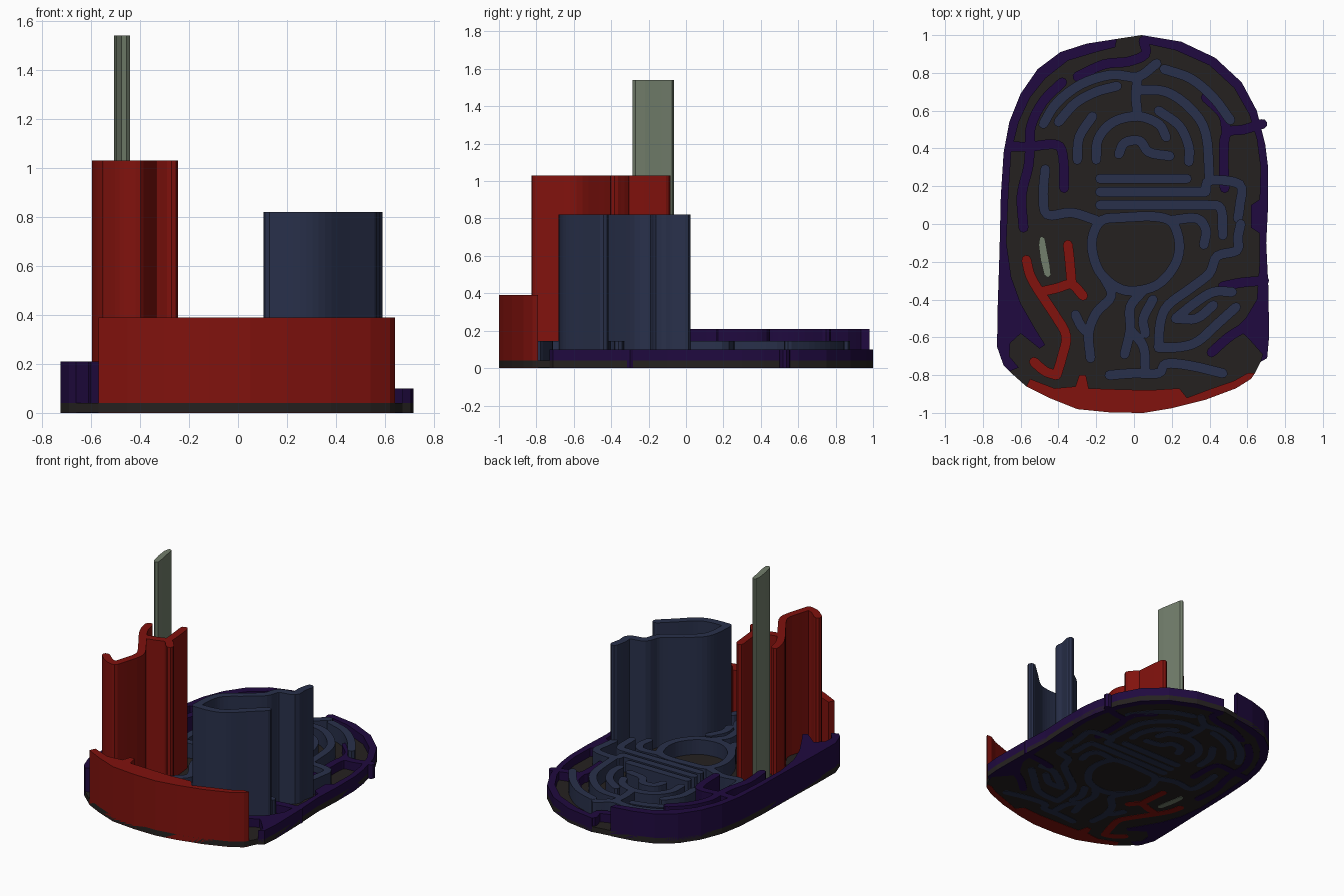
import bpy, bmesh
from mathutils import Vector

def material(name, rgb):
    m = bpy.data.materials.new(name)
    m.diffuse_color = (*rgb, 1)
    return m

DARK = material("charcoal", (0.018, 0.015, 0.014))
PURPLE = material("purple", (0.014, 0.003, 0.05))
RED = material("red", (0.22, 0.006, 0.004))
BLUE = material("navy", (0.022, 0.03, 0.07))
SAGE = material("sage", (0.17, 0.21, 0.15))

def build(name, outlines, h, mat, z0=0.0):
    """Extrude several 2D outlines into one object."""
    bm = bmesh.new()
    for pts in outlines:
        area = sum(a[0] * b[1] - b[0] * a[1] for a, b in zip(pts, pts[1:] + pts[:1]))
        if area < 0:
            pts = pts[::-1]
        f = bm.faces.new([bm.verts.new((p[0], p[1], z0)) for p in pts])
        r = bmesh.ops.extrude_face_region(bm, geom=[f])
        bmesh.ops.translate(bm, vec=(0, 0, h - z0),
                            verts=[g for g in r["geom"] if isinstance(g, bmesh.types.BMVert)])
    bmesh.ops.recalc_face_normals(bm, faces=bm.faces)
    me = bpy.data.meshes.new(name)
    bm.to_mesh(me)
    bm.free()
    me.materials.append(mat)
    ob = bpy.data.objects.new(name, me)
    bpy.context.collection.objects.link(ob)
    return ob

def smooth(pts, n=4):
    """Catmull-Rom through open points."""
    p = [Vector(q) for q in pts]
    p = [2 * p[0] - p[1]] + p + [2 * p[-1] - p[-2]]
    out = []
    for a, b, c, d in zip(p, p[1:], p[2:], p[3:]):
        for i in range(n):
            t = i / n
            out.append(b + 0.5 * t * ((c - a) + t * ((2 * a - 5 * b + 4 * c - d)
                                                     + t * (3 * (b - c) + d - a))))
    return out + [p[-2]]

def stroke(pts, w=0.052, n=4):
    """Wall outline with rounded ends along a path."""
    p = smooth(pts, n)
    left, right = [], []
    for i, q in enumerate(p):
        t = (p[min(i + 1, len(p) - 1)] - p[max(i - 1, 0)]).normalized()
        s = Vector((-t.y, t.x)) * w / 2
        if i == 0:
            start = [q - s * .7 - t * w * .35, q - t * w / 2, q + s * .7 - t * w * .35]
        if i == len(p) - 1:
            end = [q + s * .7 + t * w * .35, q + t * w / 2, q - s * .7 + t * w * .35]
        left.append(q + s)
        right.append(q - s)
    ends = lambda v: v
    return [tuple(v) for v in start[1:] + left + end + right[::-1] + start[:1]]

def walls(paths, w=0.052):
    return [stroke(p, w) for p in paths]

# Outer contours, each running from the top down to the front
left_edge = [(-.09, .98), (-.25, .955), (-.39, .91), (-.51, .82), (-.6, .69), (-.66, .54),
             (-.69, .38), (-.705, .15), (-.712, -.15), (-.722, -.45), (-.725, -.65), (-.69, -.75), (-.66, -.78)]
right_edge = [(.04, 1), (.25, .965), (.43, .88), (.57, .75), (.65, .6), (.695, .42), (.71, .3),
              (.71, .1), (.7, -.1), (.712, -.35), (.715, -.6), (.705, -.71), (.67, -.73)]
front_edge = [(-.57, -.86), (-.45, -.92), (-.3, -.98), (-.12, -.998), (.05, -1), (.2, -.975),
              (.38, -.93), (.54, -.87), (.62, -.82), (.64, -.79)]

# Base plate
build("base_plate", [left_edge + front_edge + right_edge[::-1]], 0.04, DARK, 0.002)

# Left rim with its inward walls
left_inner = [(-.61, -.76), (-.66, -.7), (-.655, -.63), (-.6, -.58), (-.5, -.66), (-.47, -.64), (-.52, -.56),
              (-.6, -.42), (-.65, -.28), (-.675, -.1), (-.665, .15), (-.65, .38), (-.61, .54),
              (-.55, .67), (-.47, .77), (-.35, .865), (-.2, .91), (-.1, .935)]
build("left_rim", [left_edge + left_inner] + walls([
    [(-.585, -.02), (-.595, .15), (-.56, .3), (-.55, .41)],
    [(-.65, .41), (-.55, .41), (-.41, .42), (-.375, .35), (-.37, .19)],
    [(-.55, .41), (-.545, .52), (-.48, .65), (-.38, .75)]]), 0.21, PURPLE)

# Right rim with its inward walls
right_inner = [(.68, -.69), (.6, -.6), (.54, -.55), (.59, -.5), (.65, -.4), (.665, -.2), (.665, -.05),
               (.62, -.02), (.62, .1), (.665, .13), (.67, .3), (.65, .45), (.61, .58), (.53, .72),
               (.4, .84), (.22, .92), (.06, .955)]
build("right_rim", [right_edge + right_inner] + walls([
    [(.05, .97), (.06, .9), (-.03, .86), (-.16, .845), (-.3, .78)],
    [(.68, .53), (.58, .5), (.49, .48), (.475, .35), (.48, .19)],
    [(.49, .48), (.47, .58), (.38, .67)],
    [(.69, -.3), (.57, -.31), (.47, -.33)],
    [(.58, -.55), (.5, -.6), (.41, -.68)]]), 0.10, PURPLE)

# Front rim
front_inner = [(.6, -.79), (.53, -.83), (.4, -.875), (.28, -.92), (.24, -.87), (.08, -.88), (-.1, -.875),
               (-.24, -.87), (-.255, -.8), (-.29, -.8), (-.31, -.86), (-.42, -.87), (-.55, -.82)]
build("front_rim", [front_edge + front_inner], 0.39, RED)

# Tall branching wall
build("tall_branch", walls([
    [(-.57, -.19), (-.55, -.27), (-.5, -.36), (-.42, -.48), (-.36, -.59), (-.38, -.7), (-.41, -.8)],
    [(-.41, -.8), (-.47, -.78), (-.53, -.73)],
    [(-.5, -.36), (-.41, -.34), (-.33, -.32), (-.27, -.38)],
    [(-.35, -.11), (-.34, -.2), (-.33, -.32)]]), 1.03, RED)

# Leaf-shaped pillar
build("leaf_pillar", [[(-.49, -.065), (-.472, -.075), (-.462, -.13), (-.445, -.22), (-.44, -.27),
                       (-.455, -.285), (-.475, -.27), (-.495, -.19), (-.505, -.11), (-.5, -.075)]], 1.54, SAGE)

# Tall hooked wall
build("tall_hook", walls([
    [(.565, .0), (.55, -.07), (.545, -.14), (.44, -.17), (.4, -.26), (.3, -.34), (.18, -.43),
     (.14, -.52), (.13, -.655)],
    [(.13, -.655), (.25, -.65), (.34, -.62), (.44, -.53), (.54, -.44)]]), 0.82, BLUE)

# Low maze: wall around the central well and its offshoots
build("well_walls", walls([
    [(-.05, .035), (-.17, .02), (-.22, -.07), (-.215, -.17), (-.17, -.27), (-.07, -.345), (.04, -.35),
     (.14, -.31), (.22, -.21), (.24, -.1), (.2, .01), (.1, .04), (-.05, .035)],
    [(-.47, .29), (-.48, .16), (-.46, .05), (-.33, .06), (-.2, .02)],
    [(-.16, -.28), (-.12, -.38), (-.2, -.47), (-.24, -.58), (-.23, -.71)],
    [(-.31, -.48), (-.28, -.54), (-.24, -.58)],
    [(.05, -.35), (-.02, -.44), (-.02, -.56), (-.05, -.69)],
    [(.2, .02), (.33, .03), (.38, -.03), (.37, -.11)]]), 0.145, BLUE)

# Low maze: front half
build("front_maze", walls([
    [(-.13, -.8), (0, -.79), (.13, -.79), (.17, -.74), (.3, -.75), (.47, -.79)],
    [(-.02, -.56), (.05, -.65), (.06, -.78)],
    [(.22, -.5), (.32, -.42), (.42, -.36), (.52, -.36)],
    [(.22, -.5), (.33, -.5), (.42, -.43)],
    [(.1, -.4), (.05, -.5), (.06, -.58)]]), 0.145, BLUE)

# Low maze: bars across the middle
build("middle_maze", walls([
    [(-.18, .24), (.05, .24), (.28, .24)],
    [(-.18, .17), (.1, .17), (.38, .17)],
    [(-.18, .1), (.1, .1), (.38, .1), (.46, .08), (.47, -.06)],
    [(.38, .17), (.4, .23), (.56, .21), (.56, .1), (.55, .03)]]), 0.145, BLUE)

# Low maze: nested arches at the back
build("back_maze", walls([
    [(-.08, .37), (-.05, .43), (.03, .44), (.08, .38), (.19, .36)],
    [(-.2, .34), (-.19, .45), (-.11, .54), (.02, .57), (.13, .53), (.17, .46)],
    [(.02, .57), (.01, .68), (.02, .78)],
    [(-.48, .53), (-.41, .64), (-.28, .74), (-.12, .79), (.02, .78), (.12, .85)],
    [(-.4, .54), (-.31, .64), (-.2, .7), (-.09, .73)],
    [(-.3, .34), (-.29, .46), (-.22, .57)],
    [(.16, .82), (.3, .77), (.42, .67), (.51, .55)],
    [(.02, .71), (.17, .7), (.3, .61), (.38, .48), (.4, .23)],
    [(.13, .6), (.24, .52), (.29, .41), (.29, .33)]]), 0.145, BLUE)
